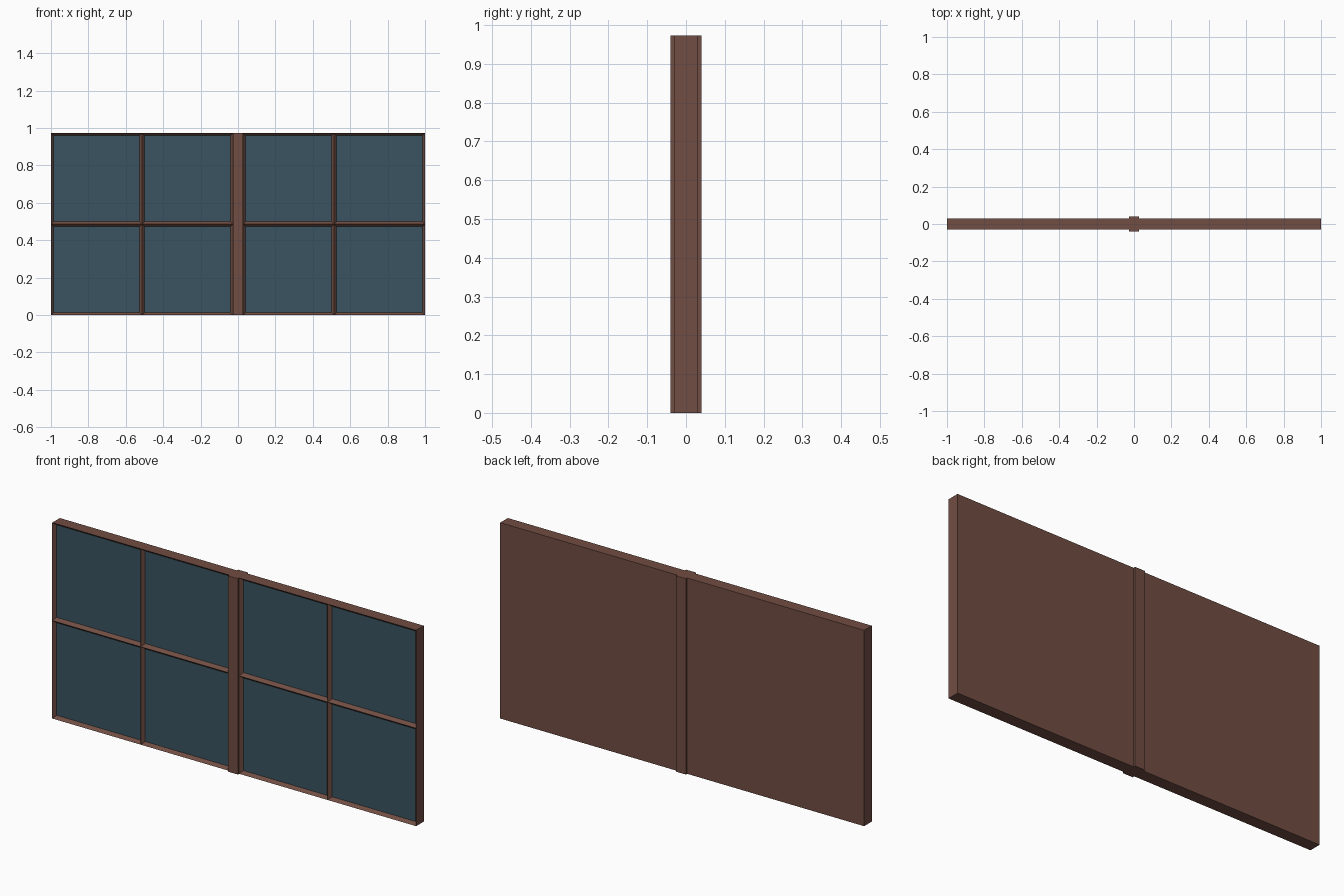
import bpy, bmesh
from mathutils import Matrix

if "Cube" in bpy.data.objects:
    bpy.data.objects.remove(bpy.data.objects["Cube"])

H, POST, INSET, RECESS = 0.973, 0.027, 0.019, 0.016


def material(name, rgb):
    m = bpy.data.materials.new(name)
    m.diffuse_color = (*rgb, 1)
    m.use_nodes = True
    m.node_tree.nodes["Principled BSDF"].inputs["Base Color"].default_value = m.diffuse_color
    return m


wood = material("brown_frame", (0.165, 0.075, 0.055))
glass = material("blue_glass", (0.042, 0.088, 0.118))


def finish(bm, name, mats):
    me = bpy.data.meshes.new(name)
    bm.to_mesh(me)
    bm.free()
    for m in mats:
        me.materials.append(m)
    ob = bpy.data.objects.new(name, me)
    bpy.context.collection.objects.link(ob)
    return ob


# Window sash: slab with four sloping recessed panes on the front
def sash(name, x0, x1):
    bm = bmesh.new()
    bmesh.ops.create_cube(bm, size=1, matrix=Matrix.Translation(((x0 + x1) / 2, 0, H / 2))
                          @ Matrix.Diagonal((x1 - x0, 0.06, H, 1)))
    for co, no in ((((x0 + x1) / 2, 0, 0), (1, 0, 0)), ((0, 0, H / 2), (0, 0, 1))):
        bmesh.ops.bisect_plane(bm, geom=bm.verts[:] + bm.edges[:] + bm.faces[:],
                               plane_co=co, plane_no=no)
    bm.normal_update()
    panes = [f for f in bm.faces if f.normal.y < -0.9]
    bmesh.ops.inset_individual(bm, faces=panes, thickness=INSET, depth=-RECESS)
    for f in panes:
        f.material_index = 1
    return finish(bm, name, (wood, glass))


sash("left_sash", -1, -POST)
sash("right_sash", POST, 1)

# Centre post standing slightly proud on both sides
bm = bmesh.new()
bmesh.ops.create_cube(bm, size=1, matrix=Matrix.Translation((0, 0, H / 2))
                      @ Matrix.Diagonal((2 * POST, 0.08, H, 1)))
finish(bm, "centre_post", (wood,))
